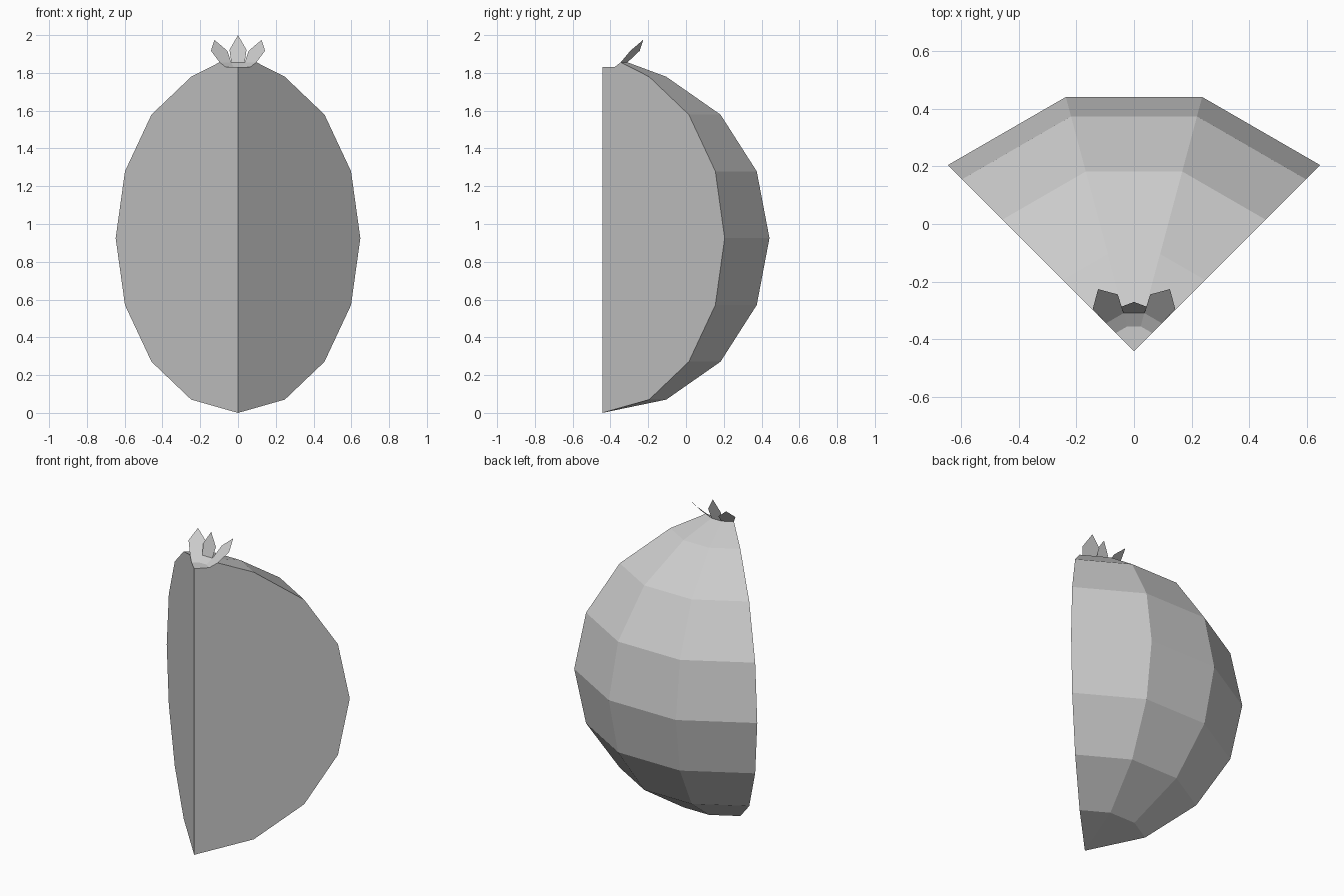
import bpy, bmesh
from math import sin, cos, radians
from mathutils import Vector

cube = bpy.data.objects.get("Cube")
if cube:
    bpy.data.objects.remove(cube, do_unlink=True)

CORE_Y = -0.443          # the wedge's straight inner edge
RADIUS, HALF_HEIGHT = 0.916, 0.925
CROWN_R, CROWN_Z = 0.138, 1.856

grey = bpy.data.materials.new("light_grey")
grey.use_nodes = True
grey.diffuse_color = (0.6, 0.6, 0.6, 1)
grey.node_tree.nodes["Principled BSDF"].inputs["Base Color"].default_value = (0.6, 0.6, 0.6, 1)


def polar(r, angle, z):
    a = radians(angle)
    return Vector((r * cos(a), CORE_Y + r * sin(a), z))


def finish(bm, name):
    mesh = bpy.data.meshes.new(name)
    bm.to_mesh(mesh)
    bm.free()
    mesh.materials.append(grey)
    obj = bpy.data.objects.new(name, mesh)
    bpy.context.collection.objects.link(obj)
    return obj


# Quarter fruit: faceted rind, dimple at the top and two flat cut sides
bm = bmesh.new()
profile = [(RADIUS * cos(radians(t)), HALF_HEIGHT * (1 + sin(radians(t))))
           for t in (-67.5, -45, -22.5, 0, 22.5, 45, 67.5)]
profile += [(CROWN_R, CROWN_Z), (0.09, 1.83)]
bottom = bm.verts.new((0, CORE_Y, 0))
top = bm.verts.new((0, CORE_Y, 1.83))
columns = [[bm.verts.new(polar(r, angle, z)) for r, z in profile]
           for angle in (45, 75, 105, 135)]
for a, b in zip(columns, columns[1:]):
    bm.faces.new((bottom, b[0], a[0]))
    for i in range(len(profile) - 1):
        bm.faces.new((a[i], b[i], b[i + 1], a[i + 1]))
    bm.faces.new((a[-1], b[-1], top))
for column in (columns[0], columns[-1]):
    bm.faces.new([bottom] + column + [top])
bmesh.ops.recalc_face_normals(bm, faces=bm.faces[:])
finish(bm, "fruit_wedge")


# Crown leaves: thin pointed sheets rising from the rim of the dimple
def leaf(name, angle, shoulder_r, shoulder_z, half_width, tip_r, tip_z):
    bm = bmesh.new()
    side = Vector((-sin(radians(angle)), cos(radians(angle)), 0)) * half_width
    shoulder = polar(shoulder_r, angle, shoulder_z)
    points = [polar(CROWN_R, angle - 15, CROWN_Z), polar(CROWN_R, angle + 15, CROWN_Z),
              shoulder + side, polar(tip_r, angle, tip_z), shoulder - side]
    face = bm.faces.new([bm.verts.new(p) for p in points])
    face.normal_update()
    if face.normal.z < 0:
        face.normal_flip()
    finish(bm, name)


leaf("left_crown_leaf", 60, 0.20, 1.917, 0.05, 0.25, 1.975)
leaf("middle_crown_leaf", 90, 0.155, 1.922, 0.045, 0.172, 2.0)
leaf("right_crown_leaf", 120, 0.20, 1.917, 0.05, 0.25, 1.975)
